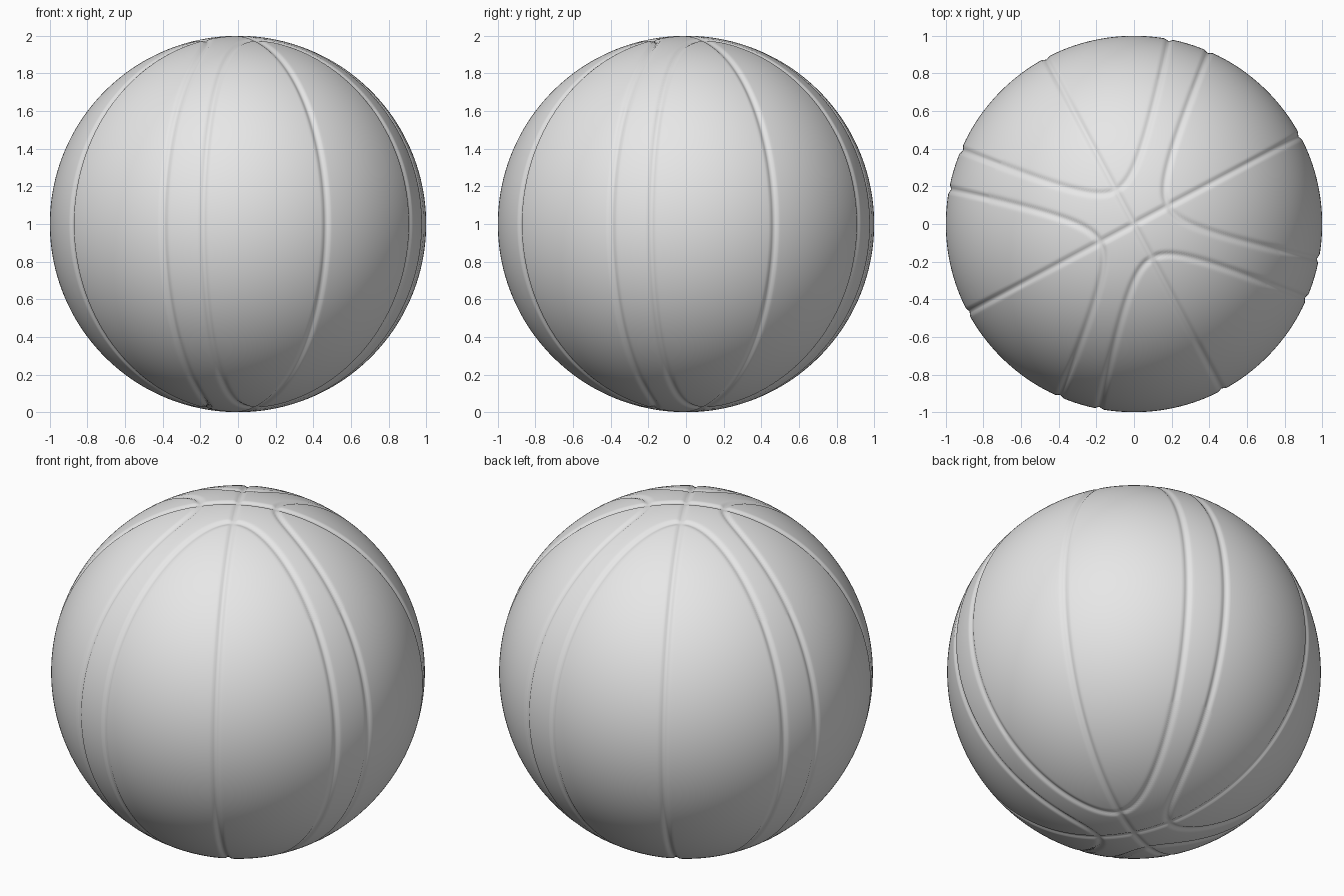
import bpy, bmesh, math
from mathutils import Matrix, Vector

if "Cube" in bpy.data.objects:
    bpy.data.objects.remove(bpy.data.objects["Cube"])

DEPTH = 0.01         # groove depth
HALF_WIDTH = 0.026   # half of a groove's width
APEX = 0.042         # squared distance of each loop's tip from the pole axis
SPREAD = 0.69        # how widely the loops open toward the equator
TURN = math.radians(28)


def loop_distance(p, a, b):
    """Distance on the unit sphere to the loops facing along +/- axis a."""
    f = p[a] ** 2 - p[b] ** 2 / SPREAD - APEX
    g = Vector((0, 0, 0))
    g[a] = 2 * p[a]
    g[b] = -2 * p[b] / SPREAD
    g -= p * g.dot(p)
    return abs(f) / max(g.length, 0.05)


def seam_distance(p):
    """Distance to the nearest seam: two upright great circles and four loops."""
    return min(abs(p.x), abs(p.y), loop_distance(p, 0, 1), loop_distance(p, 1, 0))


def groove(d):
    """Rounded groove cross-section."""
    if d >= HALF_WIDTH:
        return 0.0
    return DEPTH * (1 + math.cos(math.pi * d / HALF_WIDTH)) / 2


# Ball: evenly divided cube swelled to a sphere, with the seams pressed in
bm = bmesh.new()
bmesh.ops.create_cube(bm, size=2)
bmesh.ops.subdivide_edges(bm, edges=bm.edges[:], cuts=139, use_grid_fill=True)
for v in bm.verts:
    p = Vector([math.tan(c * math.pi / 4) for c in v.co]).normalized()
    v.co = p * (1 - groove(seam_distance(p)))
bmesh.ops.rotate(bm, verts=bm.verts[:], cent=(0, 0, 0), matrix=Matrix.Rotation(TURN, 3, 'Z'))
bmesh.ops.translate(bm, verts=bm.verts[:], vec=(0, 0, 1))
for f in bm.faces:
    f.smooth = True

mesh = bpy.data.meshes.new("ball")
bm.to_mesh(mesh)
bm.free()
ball = bpy.data.objects.new("ball", mesh)
bpy.context.collection.objects.link(ball)

# Plain grey surface
grey = bpy.data.materials.new("light_grey")
grey.use_nodes = True
grey.diffuse_color = (0.8, 0.8, 0.8, 1)
grey.node_tree.nodes["Principled BSDF"].inputs["Base Color"].default_value = (0.8, 0.8, 0.8, 1)
mesh.materials.append(grey)
